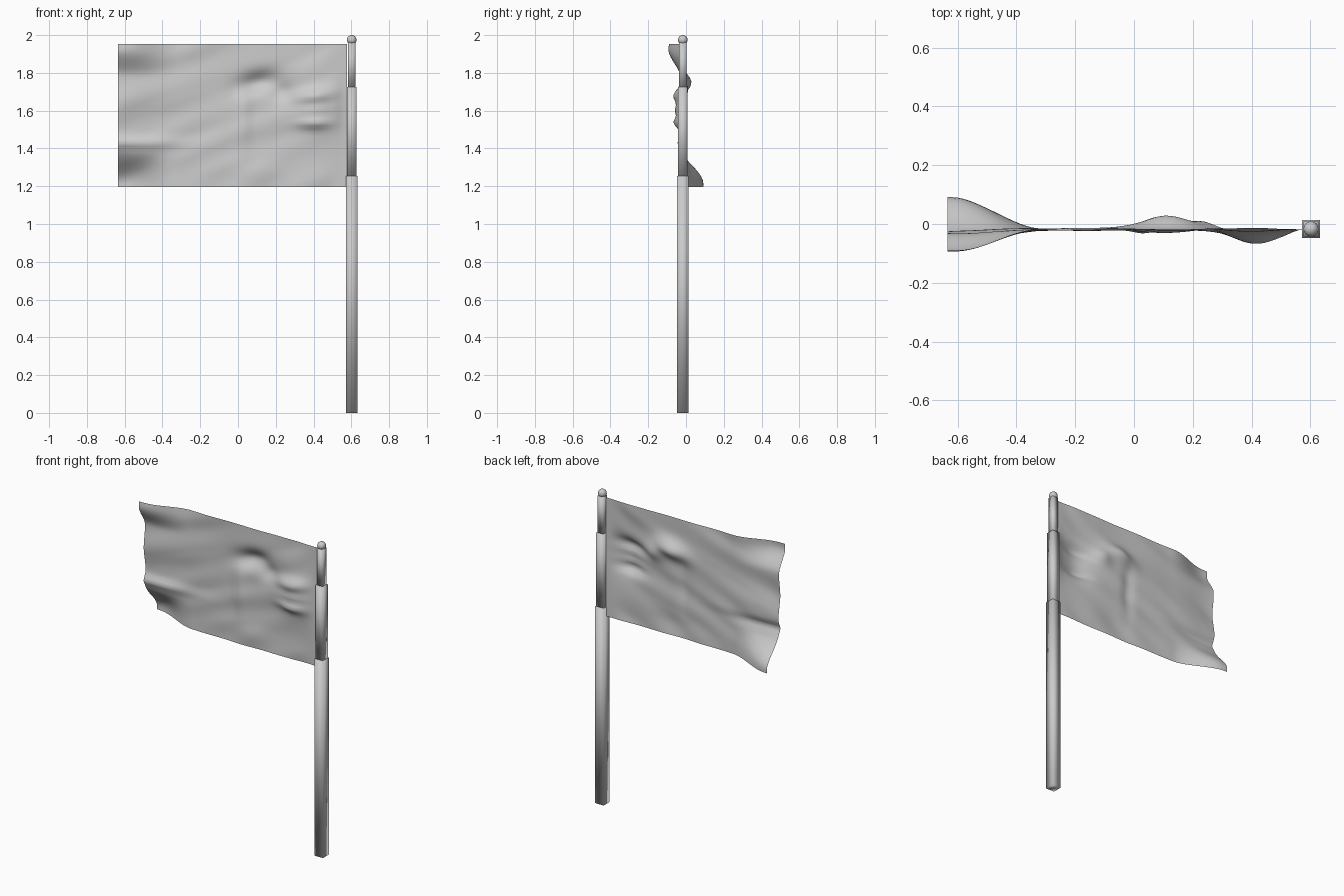
import bpy, bmesh, math
from mathutils import noise, Vector

if "Cube" in bpy.data.objects:
    bpy.data.objects.remove(bpy.data.objects["Cube"])

grey = bpy.data.materials.new("plain grey")
grey.diffuse_color = (0.6, 0.6, 0.6, 1)
grey.use_nodes = True
grey.node_tree.nodes["Principled BSDF"].inputs["Base Color"].default_value = grey.diffuse_color
PX, PY = 0.602, -0.017


def finish(name, bm):
    for f in bm.faces:
        f.smooth = True
    me = bpy.data.meshes.new(name)
    bm.to_mesh(me)
    bm.free()
    me.materials.append(grey)
    ob = bpy.data.objects.new(name, me)
    bpy.context.collection.objects.link(ob)
    return ob


# Square pole in three stepped sections
def pole_section(name, half, z0, z1):
    bm = bmesh.new()
    bmesh.ops.create_cube(bm, size=1)
    for v in bm.verts:
        v.co = (PX + v.co.x * 2 * half, PY + v.co.y * 2 * half,
                z0 + (v.co.z + 0.5) * (z1 - z0))
    finish(name, bm)


pole_section("lower_pole", 0.030, 0.0, 1.255)
pole_section("middle_pole", 0.0255, 1.25, 1.724)
pole_section("upper_pole", 0.0195, 1.72, 1.96)

# Ball on the pole top
bm = bmesh.new()
bmesh.ops.create_uvsphere(bm, u_segments=24, v_segments=14, radius=0.0255)
bmesh.ops.translate(bm, verts=bm.verts, vec=(PX, PY, 1.9745))
finish("ball_finial", bm)


# Cloth folds: depth of the flag at a point
def smooth(t):
    t = min(max(t, 0), 1)
    return t * t * (3 - 2 * t)


def bump(x, z, cx, cz, sx, sz, tilt=0.0):
    dz = z - cz - tilt * (x - cx)
    return math.exp(-((x - cx) / sx) ** 2 - (dz / sz) ** 2)


FOLDS = [  # x, z, width, height, tilt, depth
    (0.11, 1.75, 0.11, 0.055, 0.15, 0.048),
    (0.23, 1.70, 0.06, 0.05, 0.0, 0.022),
    (0.43, 1.60, 0.12, 0.17, 0.0, -0.030),
    (0.40, 1.68, 0.10, 0.035, 0.1, -0.026),
    (0.40, 1.60, 0.09, 0.025, 0.1, -0.012),
    (0.40, 1.535, 0.09, 0.03, 0.0, -0.028),
    (0.03, 1.55, 0.04, 0.16, 0.0, -0.012),
    (0.10, 1.28, 0.12, 0.06, 0.2, -0.012),
    (-0.58, 1.43, 0.25, 0.03, 0.0, -0.022),
    (-0.60, 1.66, 0.20, 0.16, 0.3, -0.022),
]


def depth(x, z):
    y = -0.018
    flap = smooth((-0.31 - x) / 0.30)
    corner = min(max((1.385 - z) / 0.187, 0), 1)
    y += flap * (0.108 * math.sin(corner * math.pi / 2) ** 1.35
                 - 0.072 * smooth((z - 1.78) / 0.15))
    for cx, cz, sx, sz, tilt, d in FOLDS:
        y += d * bump(x, z, cx, cz, sx, sz, tilt)
    n = noise.noise(Vector((x * 3.5 + 4, z * 9 - x * 3, 1.3)))
    return y + 0.009 * n * smooth((0.575 - x) / 0.15)


# Flag cloth as a single rippled sheet, pinned flat at the pole
NX, NZ = 64, 42
bm = bmesh.new()
rows = []
for j in range(NZ + 1):
    z = 1.196 + 0.757 * j / NZ
    rows.append([])
    for i in range(NX + 1):
        x = -0.635 + 1.213 * i / NX
        pin = smooth((0.59 - x) / 0.08)
        y = -0.018 + (depth(x, z) + 0.018) * pin
        rows[-1].append(bm.verts.new((x, y, z)))
for a, b in zip(rows, rows[1:]):
    for i in range(NX):
        bm.faces.new((a[i], a[i + 1], b[i + 1], b[i]))
finish("flag_cloth", bm)
